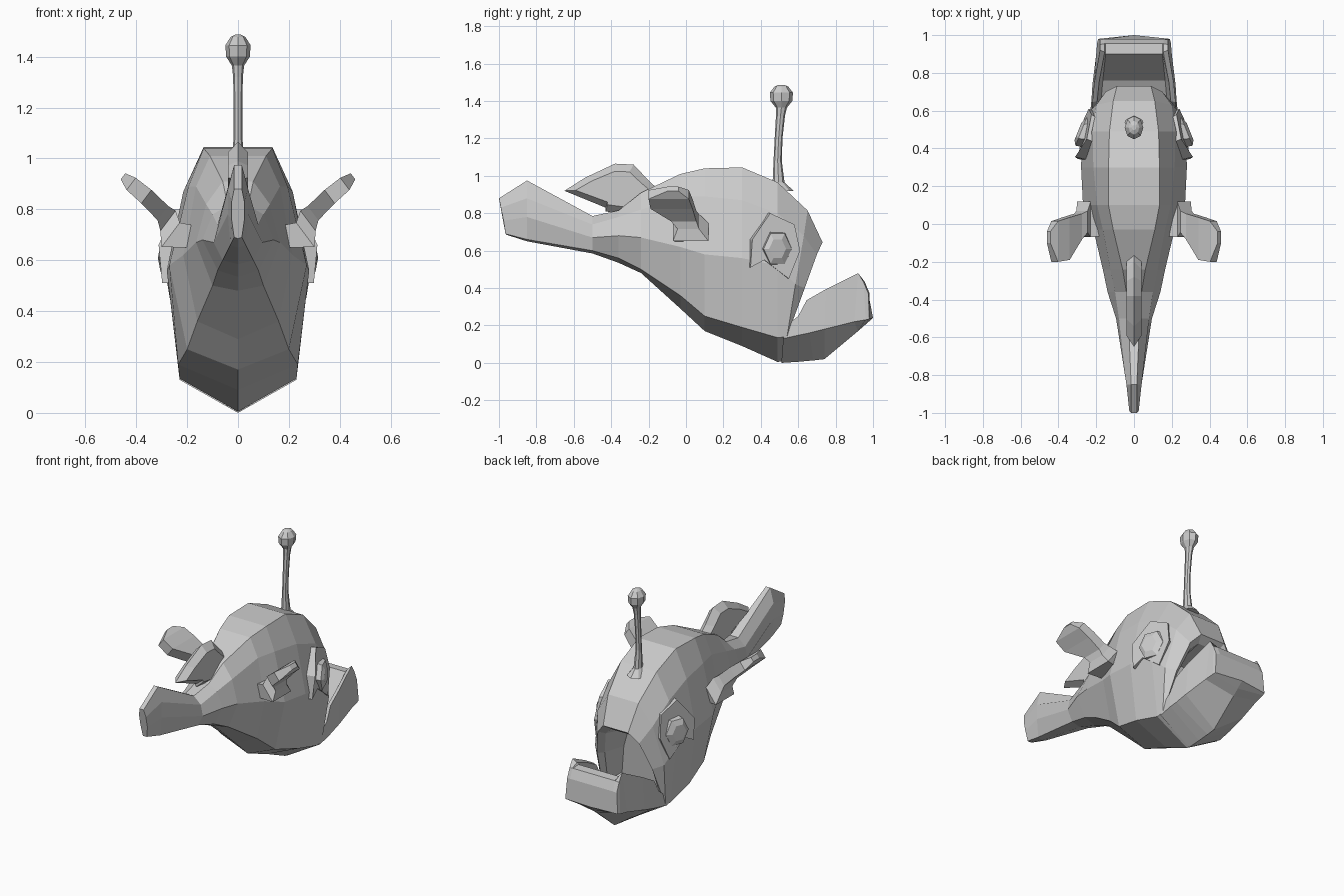
import bpy, bmesh, math

mat = bpy.data.materials.new("plain grey")
mat.diffuse_color = (0.6, 0.6, 0.6, 1)


def finish(bm, name):
    bmesh.ops.remove_doubles(bm, verts=bm.verts, dist=0.0005)
    bmesh.ops.recalc_face_normals(bm, faces=bm.faces)
    me = bpy.data.meshes.new(name)
    bm.to_mesh(me)
    bm.free()
    me.materials.append(mat)
    ob = bpy.data.objects.new(name, me)
    bpy.context.collection.objects.link(ob)
    return ob


def loft(name, rings):
    """Skin closed rings of equal length and cap both ends."""
    bm = bmesh.new()
    vs = [[bm.verts.new(p) for p in r] for r in rings]
    n = len(vs[0])
    for a, b in zip(vs, vs[1:]):
        for i in range(n):
            j = (i + 1) % n
            bm.faces.new((a[i], a[j], b[j], b[i]))
    bm.faces.new(vs[0])
    bm.faces.new(vs[-1])
    return finish(bm, name)


def mirror_ring(half):
    """Half section from keel to top, completed on the other side."""
    return half + [(-x, y, z) for x, y, z in reversed(half) if x > 0]


# Body: y, keel z, then x and z of low edge, flank, shoulder and top edge
sections = [
    (-.85, .65, .03, .66, .04, .78, .04, .88, .015, .975),
    (-.50, .585, .06, .60, .095, .67, .08, .74, .03, .785),
    (-.36, .535, .08, .56, .14, .68, .10, .78, .04, .815),
    (-.24, .48, .10, .50, .165, .67, .125, .82, .06, .91),
    (-.03, .29, .16, .36, .215, .62, .165, .89, .11, 1.01),
    (.10, .17, .20, .25, .27, .58, .195, .89, .135, 1.04),
    (.30, .09, .235, .19, .28, .56, .215, .87, .135, 1.045),
    (.49, .005, .23, .135, .275, .52, .22, .80, .13, .965),
]
# Slanted tail edge
tail = [(0, -.96, .685), (.015, -.965, .69), (.025, -.975, .76), (.025, -.99, .83), (.015, -1.0, .88)]
rings = [mirror_ring(tail)]
for y, zb, *p in sections:
    rings.append(mirror_ring([(0, y, zb)] + [(p[i], y, p[i + 1]) for i in (0, 2, 4, 6)]))
# Brow, upper lip and mouth cavity
head = [
    [(0, .53, .01), (.23, .54, .14), (.25, .585, .42), (.20, .63, .68), (.11, .65, .815)],
    [(0, .54, .09), (.22, .56, .20), (.20, .635, .40), (.15, .70, .58), (.09, .73, .645)],
    [(0, .53, .11), (.19, .54, .19), (.17, .60, .40), (.12, .66, .56), (.07, .68, .61)],
    [(0, .42, .14), (.17, .42, .20), (.15, .43, .38), (.10, .45, .52), (.06, .46, .57)],
]
loft("body", rings + [mirror_ring(r) for r in head])

# Lower jaw: keel, low edge, outer rim, inner rim, floor edge
jaw = [
    [(0, .51, 0), (.23, .52, .13), (.225, .55, .21), (.20, .55, .21), (.18, .55, .14)],
    [(0, .60, .006), (.23, .61, .15), (.225, .60, .25), (.20, .60, .25), (.18, .60, .15)],
    [(0, .68, .013), (.225, .66, .16), (.22, .645, .335), (.195, .65, .33), (.175, .65, .18)],
    [(0, .74, .02), (.22, .74, .18), (.21, .75, .395), (.185, .75, .385), (.165, .76, .24)],
    [(0, .92, .17), (.20, .90, .22), (.18, .92, .48), (.155, .91, .455), (.15, .90, .44)],
    [(0, .96, .205), (.195, .96, .23), (.18, .95, .43), (.155, .955, .435), (.15, .955, .435)],
    [(0, 1.0, .24), (.19, .98, .235), (.18, .975, .37), (.155, .98, .375), (.15, .98, .375)],
]
loft("lower_jaw", [mirror_ring(r) for r in jaw])

# Dorsal fin: bevelled blade swept towards the tail
bm = bmesh.new()
outline = [(-.65, .92), (-.54, .99), (-.38, 1.065), (-.28, 1.06), (-.20, .975),
           (-.14, .92), (-.30, .79), (-.43, .81), (-.43, .83)]
cy, cz = -.38, .93
core = [bm.verts.new((0, y, z)) for y, z in outline]
for s in (-1, 1):
    side = [bm.verts.new((s * .04, cy + (y - cy) * .78, cz + (z - cz) * .7)) for y, z in outline]
    for i in range(len(core)):
        j = (i + 1) % len(core)
        bm.faces.new((core[i], core[j], side[j], side[i]))
    bm.faces.new(side)
finish(bm, "dorsal_fin")

# Side fins: block root, narrow neck, swept paddle
paddle = [  # x, z, back y, front y, half thickness
    (.17, .69, -.06, .10, .05), (.265, .70, -.07, .12, .06), (.275, .755, -.045, .07, .05),
    (.295, .785, -.08, .055, .035), (.36, .85, -.19, .035, .033), (.42, .90, -.20, .015, .03),
    (.452, .93, -.10, -.04, .015),
]
# Eye mounds: rim as y, z, x
rim = [(.355, .66, .312), (.45, .80, .25), (.58, .74, .225), (.61, .60, .24),
       (.55, .45, .268), (.42, .55, .285), (.345, .51, .298)]
for s, label in ((1, "right"), (-1, "left")):
    loft(label + "_side_fin", [[
        (s * (x - t * .6), a, z + t * .8), (s * (x + t * .6), a, z - t * .8),
        (s * (x + t * .6), b, z - t * .8), (s * (x - t * .6), b, z + t * .8),
    ] for x, z, a, b, t in paddle])
    base = [(s * .18, y - .03, z) for y, z, x in rim]
    loft(label + "_eye_mound", [base, [(s * x, y, z) for y, z, x in rim]])
    loft(label + "_eye", [[
        (s * (d - .4 * r * math.cos(k * math.tau / 6)), .49 + r * math.cos(k * math.tau / 6),
         .61 + 1.25 * r * math.sin(k * math.tau / 6)) for k in range(6)
    ] for r, d in ((.085, .23), (.075, .28), (.045, .297))])

# Lure: thin bent stalk with a faceted bulb
stalk = [(.50, .92, .075), (.495, .965, .032), (.49, 1.08, .022), (.495, 1.2, .021),
         (.505, 1.32, .024), (.51, 1.365, .030), (.51, 1.40, .058),
         (.51, 1.445, .062), (.51, 1.478, .036), (.51, 1.487, .014)]
loft("lure", [[(.8 * r * math.sin(k * math.tau / 8), y + r * math.cos(k * math.tau / 8), z)
               for k in range(8)] for y, z, r in stalk])
